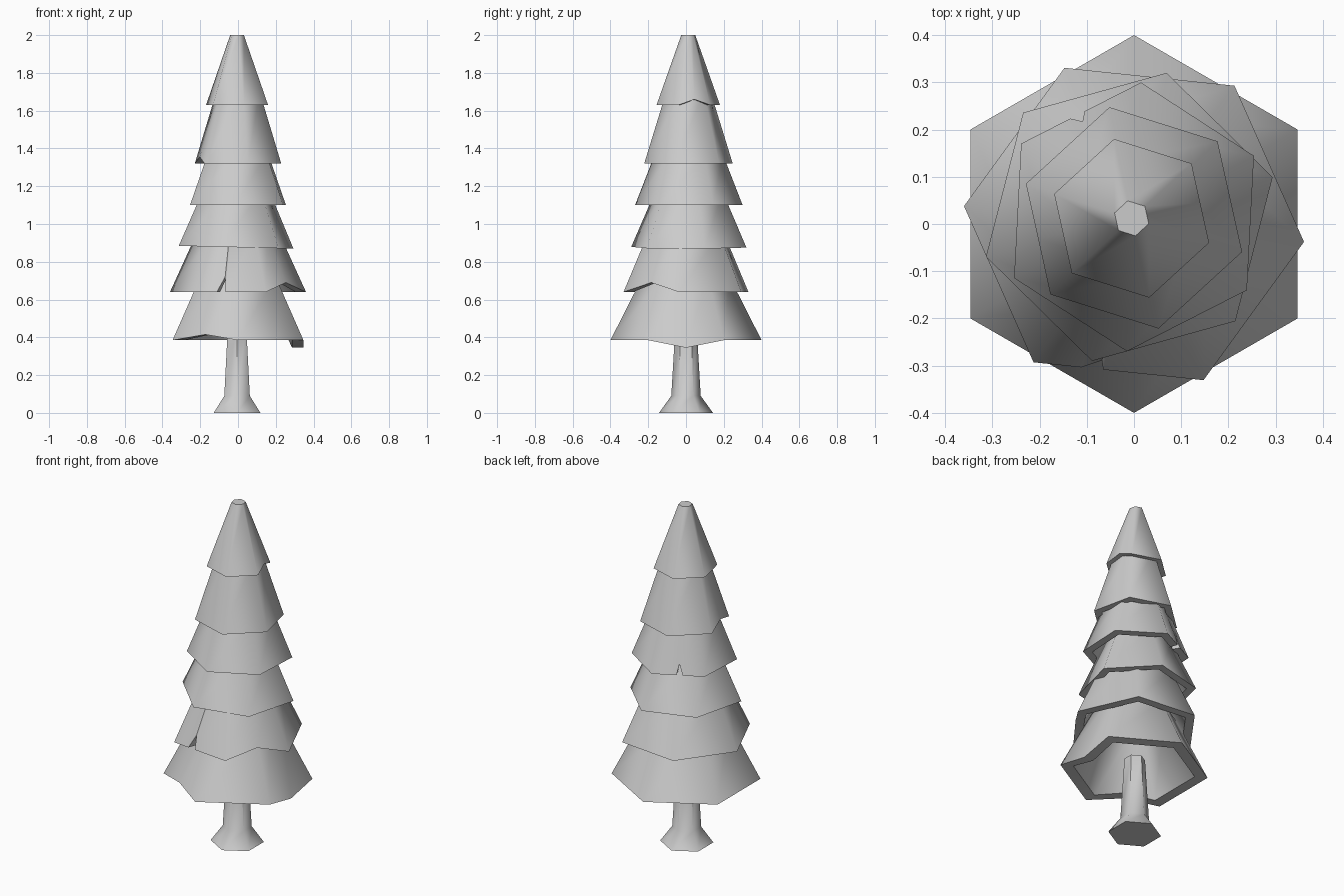
import bpy, bmesh
from math import cos, sin, radians

if "Cube" in bpy.data.objects:
    bpy.data.objects.remove(bpy.data.objects["Cube"])


def finish(bm, name):
    bmesh.ops.recalc_face_normals(bm, faces=bm.faces)
    mesh = bpy.data.meshes.new(name)
    bm.to_mesh(mesh)
    bm.free()
    ob = bpy.data.objects.new(name, mesh)
    bpy.context.collection.objects.link(ob)
    bpy.ops.object.select_all(action='DESELECT')
    bpy.context.view_layer.objects.active = ob
    ob.select_set(True)
    bpy.ops.object.shade_smooth_by_angle(angle=radians(58))


def bridge(bm, a, b):
    n = len(a)
    for i in range(n):
        j = (i + 1) % n
        bm.faces.new((a[i], a[j], b[j], b[i]))


def tier(name, centre, start, r0, z0, r1, z1, thick, extras=(), tilt=0):
    """Hollow six-sided skirt; extras = (edge, fraction, rise, inward scale)."""
    cx, cy = centre
    hexa = [(cos(radians(start + 60 * k)), sin(radians(start + 60 * k))) for k in range(6)]
    pts = []
    for k in range(6):
        a, b = hexa[k], hexa[(k + 1) % 6]
        pts.append((a[0], a[1], 0, 1))
        for e, t, rise, scale in extras:
            if e == k:
                pts.append((a[0] + (b[0] - a[0]) * t, a[1] + (b[1] - a[1]) * t, rise, scale))
    bm = bmesh.new()

    def ring(r, z, rim):
        return [bm.verts.new((cx + x * r * (s if rim else 1),
                              cy + y * r * (s if rim else 1),
                              z + ((d + tilt * x * r) if rim else 0))) for x, y, d, s in pts]

    top = ring(r1, z1, False)
    outer = ring(r0, z0, True)
    inner = ring(r0 - thick, z0, True)
    ceiling = ring(max(r1 - thick, 0.015), z1 - 0.04, False)
    bridge(bm, outer, top)
    bridge(bm, inner, outer)
    bridge(bm, ceiling, inner)
    bm.faces.new(top)
    bm.faces.new(ceiling)
    finish(bm, name)


# Trunk with flared foot
bm = bmesh.new()
rings = [[bm.verts.new((-0.005 + r * cos(radians(30 + 60 * k)), r * sin(radians(30 + 60 * k)), z))
          for k in range(6)] for r, z in ((0.143, 0), (0.078, 0.09), (0.056, 0.46))]
bridge(bm, rings[0], rings[1])
bridge(bm, rings[1], rings[2])
bm.faces.new(rings[0])
bm.faces.new(rings[2])
finish(bm, "trunk")

# Foliage skirts from the lowest to the tip, with drooping, lifted and torn rims
tier("foliage_1", (0, 0), 30, 0.40, 0.385, 0.23, 0.72, 0.07,
     [(5, 0.5, -0.04, 1), (3, 0.5, 0.03, 1)])
tier("foliage_2", (0, 0), -6, 0.362, 0.64, 0.22, 0.95, 0.055,
     [(5, 0.5, 0.05, 1), (4, 0.28, 0, 1), (4, 0.39, 0.08, 0.94), (4, 0.41, 0, 1)])
tier("foliage_3", (-0.01, 0.015), 15.5, 0.315, 0.877, 0.185, 1.17, 0.05, tilt=-0.025)
tier("foliage_4", (0, 0.015), 27, 0.285, 1.10, 0.18, 1.37, 0.05,
     [(1, 0.47, 0, 1), (1, 0.52, 0.06, 0.93), (1, 0.59, 0, 1)])
tier("foliage_5", (0, 0.013), -17.5, 0.24, 1.32, 0.12, 1.70, 0.045,
     [(3, 0.5, 0.035, 1)])
tier("foliage_tip", (-0.005, 0.012), -17.5, 0.172, 1.63, 0.038, 2.0, 0.04,
     [(0, 0.5, 0.03, 1)])
